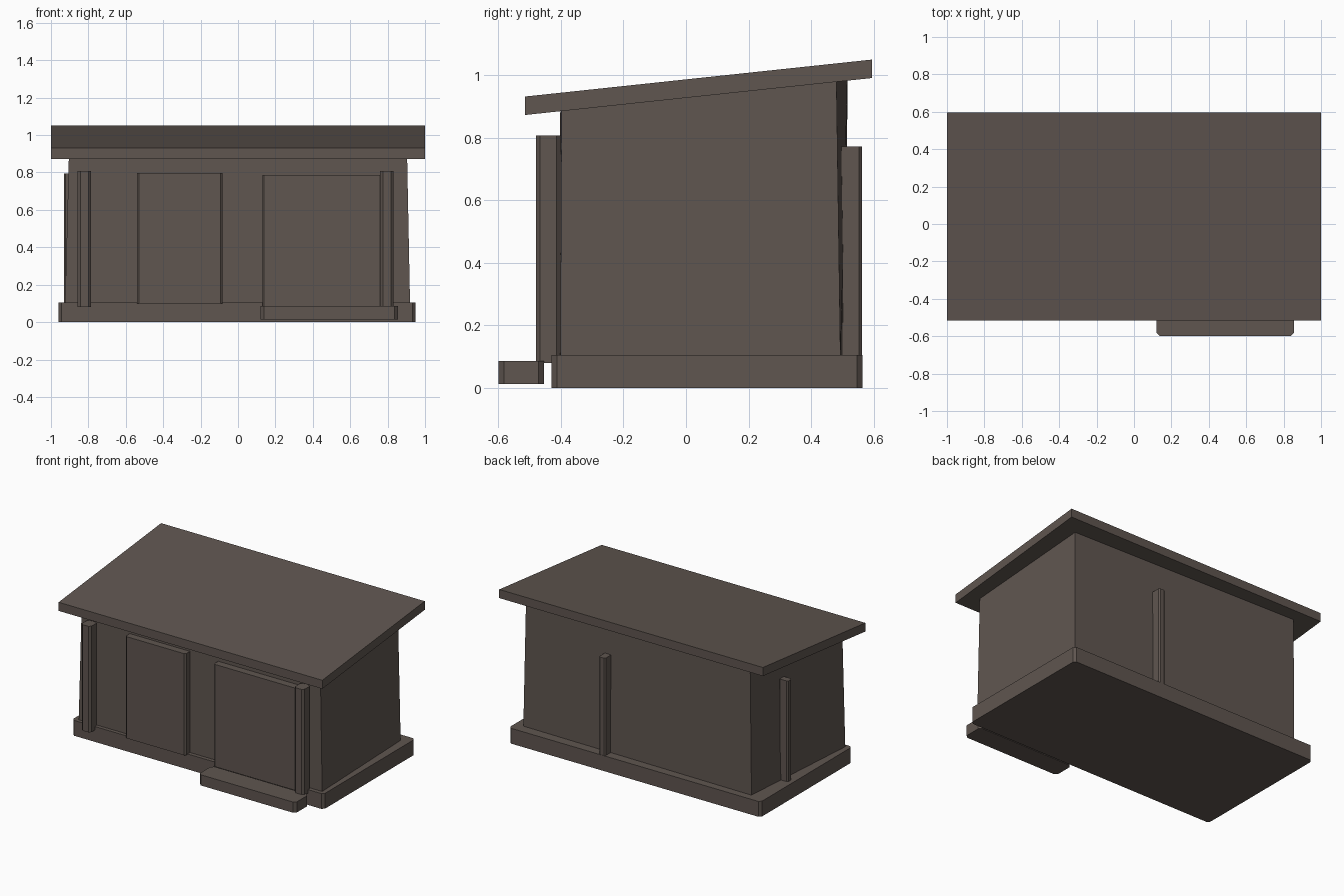
import bpy
import bmesh

if "Cube" in bpy.data.objects:
    bpy.data.objects.remove(bpy.data.objects["Cube"], do_unlink=True)

# One weathered brown for the whole hut
brown = bpy.data.materials.new("dark_brown")
brown.use_nodes = True
colour = (0.115, 0.092, 0.08, 1)
brown.diffuse_color = colour
brown.node_tree.nodes["Principled BSDF"].inputs["Base Color"].default_value = colour


def prism(name, lower, upper, chamfer=0):
    """Closed solid between two matching rings, with chamfered upright edges."""
    bm = bmesh.new()
    a = [bm.verts.new(p) for p in lower]
    b = [bm.verts.new(p) for p in upper]
    bm.faces.new(a[::-1])
    bm.faces.new(b)
    n = len(a)
    for i in range(n):
        j = (i + 1) % n
        bm.faces.new((a[i], a[j], b[j], b[i]))
    if chamfer:
        uprights = [bm.edges.get((p, q)) for p, q in zip(a, b)]
        bmesh.ops.bevel(bm, geom=uprights, offset=chamfer, segments=1,
                        profile=0.5, affect='EDGES')
    bmesh.ops.recalc_face_normals(bm, faces=bm.faces)
    mesh = bpy.data.meshes.new(name)
    bm.to_mesh(mesh)
    bm.free()
    mesh.materials.append(brown)
    obj = bpy.data.objects.new(name, mesh)
    bpy.context.collection.objects.link(obj)
    return obj


def ring(x, y, z):
    return [(x[0], y[0], z), (x[1], y[0], z), (x[1], y[1], z), (x[0], y[1], z)]


def block(name, x, y, z, chamfer):
    return prism(name, ring(x, y, z[0]), ring(x, y, z[1]), chamfer)


# Foundation and front step
block("foundation", (-0.96, 0.95), (-0.43, 0.564), (0, 0.105), 0.017)
block("front_step", (0.12, 0.855), (-0.6, -0.454), (0.013, 0.086), 0.018)


# Sloping underside of the roof at a given depth
def eave(y):
    return 0.873 + (y + 0.515) * 0.1065


# Slightly crooked, tapering walls tucked into the roof
foot = [(-0.925, -0.405), (0.92, -0.402), (0.888, 0.494), (-0.856, 0.513)]
head = [(-0.904, -0.402), (0.904, -0.398), (0.876, 0.481), (-0.848, 0.516)]
prism("walls", [(x, y, 0.09) for x, y in foot],
      [(x, y, eave(y) + 0.01) for x, y in head])

# Single-pitch roof with upright edges
corners = ring((-1, 1), (-0.515, 0.595), 0)
prism("roof", [(x, y, eave(y)) for x, y, _ in corners],
      [(x, y, eave(y) + 0.059) for x, y, _ in corners])

# Front door panels
block("left_door", (0.13, 0.79), (-0.45, -0.38), (0.085, 0.786), 0.01)
block("right_door", (-0.54, -0.083), (-0.45, -0.38), (0.1, 0.797), 0.01)

# Front posts
for name, x in (("right_post", -0.821), ("left_post", 0.796)):
    block(name, (x - 0.036, x + 0.036), (-0.48, -0.4), (0.08, 0.807), 0.014)

# Battens on the back and right walls
block("back_batten", (0.22, 0.268), (0.48, 0.562), (0.095, 0.773), 0.009)
block("side_batten", (-0.93, -0.86), (0.18, 0.225), (0.095, 0.795), 0.009)
